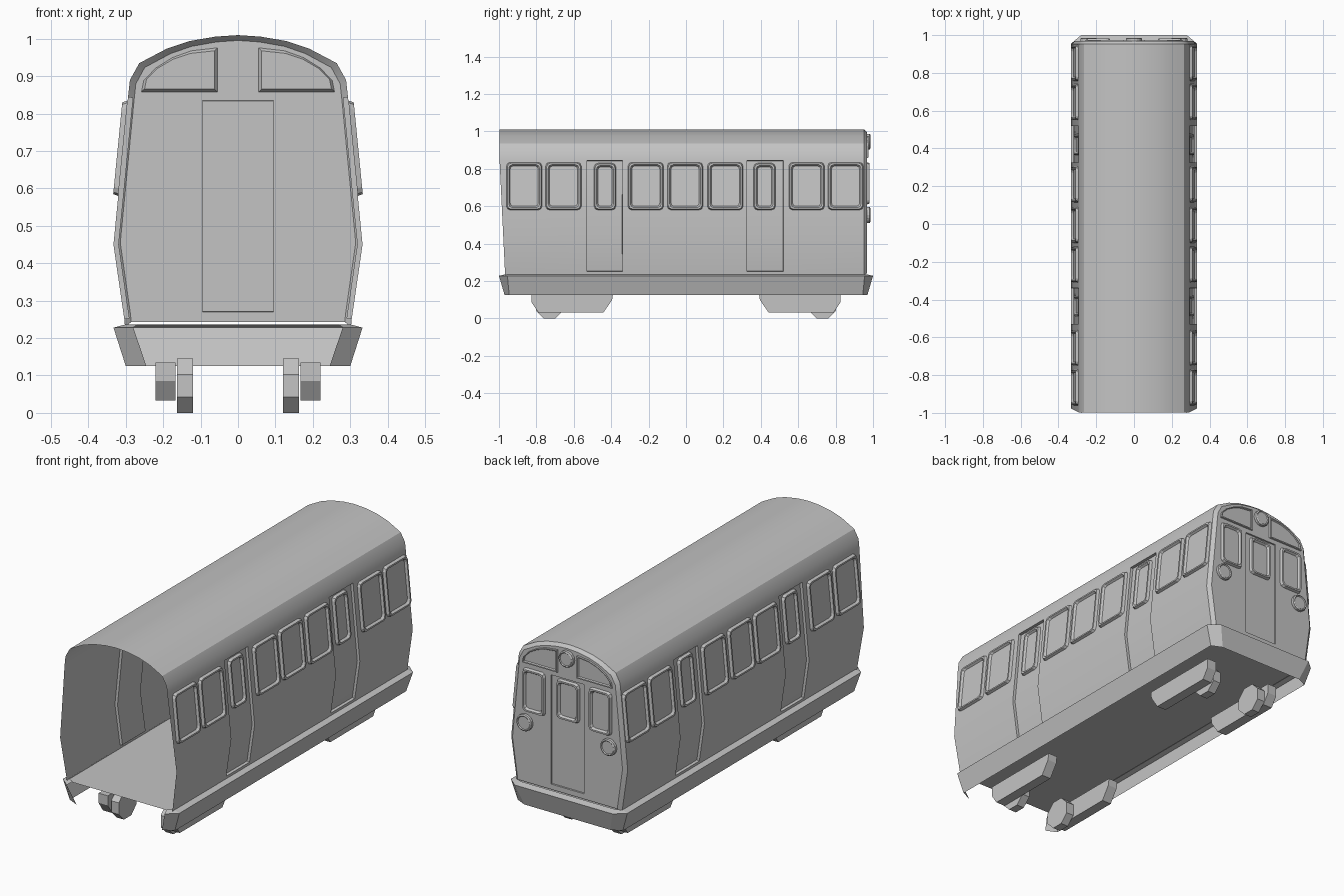
import bpy, bmesh, math
from mathutils import Vector

if "Cube" in bpy.data.objects:
    bpy.data.objects.remove(bpy.data.objects["Cube"])

grey = bpy.data.materials.new("body_grey")
grey.diffuse_color = (0.55, 0.55, 0.55, 1)
grey.use_nodes = True
grey.node_tree.nodes["Principled BSDF"].inputs["Base Color"].default_value = grey.diffuse_color


def finish(name, bm, smooth=True, recalc=False):
    if recalc:
        bmesh.ops.recalc_face_normals(bm, faces=bm.faces[:])
    me = bpy.data.meshes.new(name)
    bm.to_mesh(me)
    bm.free()
    me.materials.append(grey)
    ob = bpy.data.objects.new(name, me)
    bpy.context.collection.objects.link(ob)
    if smooth:
        bpy.ops.object.select_all(action='DESELECT')
        ob.select_set(True)
        bpy.context.view_layer.objects.active = ob
        bpy.ops.object.shade_smooth_by_angle(angle=math.radians(28))
    return ob


def loft(bm, loops, closed=True, cap=False):
    rows = [[bm.verts.new(p) for p in lp] for lp in loops]
    n = len(rows[0])
    for a, b in zip(rows, rows[1:]):
        for j in range(n if closed else n - 1):
            k = (j + 1) % n
            bm.faces.new((a[j], b[j], b[k], a[k]))
    if cap:
        bm.faces.new(rows[-1])
    return rows


# Body cross-section, right side from floor to roof crown, then mirrored
HALF = [(.302, .23), (.304, .25), (.333, .45), (.294, .845), (.289, .89),
        (.264, .935), (.19, .974), (.13, .994), (.06, 1.006), (0, 1.01)]
PROFILE = HALF + [(-x, z) for x, z in HALF[-2::-1]]
DOORS = [(-.53, -.34), (.325, .52)]
RECESS = .014
END_Y = .968


def side_x(z):
    for (x0, z0), (x1, z1) in zip(HALF, HALF[1:]):
        if z0 <= z <= z1:
            return x0 + (x1 - x0) * (z - z0) / (z1 - z0)


def front_y(z):
    return -.997 + .03 * max(0, (.85 - z) / .62)


def end_point(x, z):
    return (x * .945, END_Y, max(.23, .6 + (z - .6) * .965))


# Body shell, open at the front, with recessed side doors
bm = bmesh.new()
loops = [[(x, front_y(z), z) for x, z in PROFILE]]
for y in [e for d in DOORS for e in d] + [.952]:
    loops.append([(x, y, z) for x, z in PROFILE])
loops.append([end_point(x, z) for x, z in PROFILE])
loft(bm, loops, closed=False)
bm.normal_update()
for lo, hi in DOORS:
    for s in (1, -1):
        door = []
        for f in bm.faces:
            c = f.calc_center_median()
            if lo < c.y < hi and .25 < c.z < .845 and c.x * s > .25:
                door.append(f)
        bmesh.ops.inset_region(bm, faces=door, thickness=.001, depth=-RECESS)
finish("body_shell", bm)

# Back end wall with a recessed door
bm = bmesh.new()
bm.faces.new([bm.verts.new(end_point(x, z)) for x, z in reversed(PROFILE)])
for co, no in [((.095, 0, 0), (1, 0, 0)), ((-.095, 0, 0), (1, 0, 0)),
               ((0, 0, .27), (0, 0, 1)), ((0, 0, .835), (0, 0, 1))]:
    bmesh.ops.bisect_plane(bm, geom=bm.verts[:] + bm.edges[:] + bm.faces[:],
                           plane_co=co, plane_no=no)
bm.normal_update()
for f in bm.faces:
    if f.normal.y < 0:
        f.normal_flip()
door = []
for f in bm.faces:
    c = f.calc_center_median()
    if abs(c.x) < .09 and .27 < c.z < .835:
        door.append(f)
bmesh.ops.inset_region(bm, faces=door, thickness=.001, depth=-.008)
finish("end_wall", bm, smooth=False)


# Flat outlines in (u, v)
def rounded_rect(u0, u1, v0, v1, r=.02):
    pts = []
    for cu, cv, a0 in [(u1 - r, v1 - r, 0), (u0 + r, v1 - r, 90),
                       (u0 + r, v0 + r, 180), (u1 - r, v0 + r, 270)]:
        for k in range(3):
            a = math.radians(a0 + 45 * k)
            pts.append((cu + r * math.cos(a), cv + r * math.sin(a)))
    return pts


def circle(u, v, r, n=16):
    return [(u + r * math.cos(2 * math.pi * k / n), v + r * math.sin(2 * math.pi * k / n))
            for k in range(n)]


FRAME = [(0, 0), (.005, .014), (.013, .014), (.02, .003)]
LAMP = [(0, 0), (0, .014), (.006, .018), (.01, .014)]


def plate(name, outline, steps, place):
    """Stack of shrinking outlines: steps are (inset, height)."""
    us, vs = [p[0] for p in outline], [p[1] for p in outline]
    cu, cv = (min(us) + max(us)) / 2, (min(vs) + max(vs)) / 2
    w, h = max(us) - min(us), max(vs) - min(vs)
    bm = bmesh.new()
    loft(bm, [[place(cu + (u - cu) * (1 - 2 * d / w), cv + (v - cv) * (1 - 2 * d / h), t)
               for u, v in outline] for d, t in steps], cap=True)
    c = place(cu, cv, 0)
    out = Vector(place(cu, cv, steps[1][1])) - Vector(c)
    bm.normal_update()
    bm.faces.ensure_lookup_table()
    if bm.faces[-1].normal.dot(out) < 0:
        bmesh.ops.reverse_faces(bm, faces=bm.faces[:])
    finish(name, bm, smooth=False)


# Side windows, wide ones on the wall and narrow ones on the doors
WIDE = [-.865, -.655, -.215, -.005, .21, .645, .853]
NARROW = [-.433, .42]
for s, tag in ((1, "right"), (-1, "left")):
    for y in WIDE:
        plate(tag + "_window", rounded_rect(y - .095, y + .095, .58, .835), FRAME,
              lambda u, v, t: (s * (side_x(v) + t), u, v))
    for y in NARROW:
        plate(tag + "_door_window", rounded_rect(y - .058, y + .058, .58, .83), FRAME,
              lambda u, v, t: (s * (side_x(v) + t - RECESS), u, v))


# End windows and lamps
def on_end(u, v, t):
    return (u, END_Y + t, v)


def inside_end(u, v, t):
    return (u, END_Y - t, v)


UPPER = [(.055, .858), (.258, .858), (.252, .888), (.22, .922), (.175, .95), (.125, .968), (.055, .976)]
plate("end_door_window", rounded_rect(-.065, .065, .62, .825),
      FRAME, lambda u, v, t: (u, END_Y - .008 + t, v))
plate("headlamp", circle(0, .945, .042), LAMP, on_end)
for s in (1, -1):
    plate("end_window", rounded_rect(s * .19 - .065, s * .19 + .065, .61, .835), FRAME, on_end)
    plate("marker_lamp", circle(s * .24, .553, .043), LAMP, on_end)
    up = [(s * x, z) for x, z in UPPER]
    plate("upper_window", up, [(0, 0), (.002, .007), (.008, .007), (.012, .001)], on_end)
    plate("upper_window_inside", up, [(0, 0), (.008, .01)], inside_end)

# Floor
bm = bmesh.new()
bm.faces.new([bm.verts.new(p) for p in
              [(-.303, -.967, .232), (.303, -.967, .232), (.303, .96, .232), (-.303, .96, .232)]])
finish("floor", bm, smooth=False)


# Skirt with a top ledge, open across the front
def skirt_loop(cx, cy, wx, wy, z):
    right = [(cx, -cy), (wx, -wy), (wx, wy), (cx, cy)]
    return [(x, y, z) for x, y in right] + [(-x, y, z) for x, y in reversed(right)]


bm = bmesh.new()
loft(bm, [skirt_loop(.245, .97, .30, .945, .125),
          skirt_loop(.28, 1.0, .333, .955, .228),
          skirt_loop(.27, .965, .302, .95, .236)], closed=False)
bmesh.ops.reverse_faces(bm, faces=bm.faces[:])
finish("skirt", bm, smooth=False)


# Bogie plates and wheels
def slab(name, pts, x0, x1):
    bm = bmesh.new()
    rows = loft(bm, [[(x, y, z) for y, z in pts] for x in (x0, x1)], cap=True)
    bm.faces.new(rows[0])
    finish(name, bm, smooth=False, recalc=True)


PLATE = [(.825, .135), (.825, .085), (.79, .033), (.44, .033), (.395, .1), (.39, .135)]
R = .0725 / math.cos(math.pi / 8)
WHEEL = [(.73 + R * math.cos(math.pi / 8 + k * math.pi / 4),
          .0725 + R * math.sin(math.pi / 8 + k * math.pi / 4)) for k in range(8)]
for sx in (1, -1):
    for sy in (1, -1):
        slab("bogie_plate", [(sy * y, z) for y, z in PLATE], sx * .167, sx * .22)
        slab("wheel", [(sy * y, z) for y, z in WHEEL], sx * .12, sx * .163)
